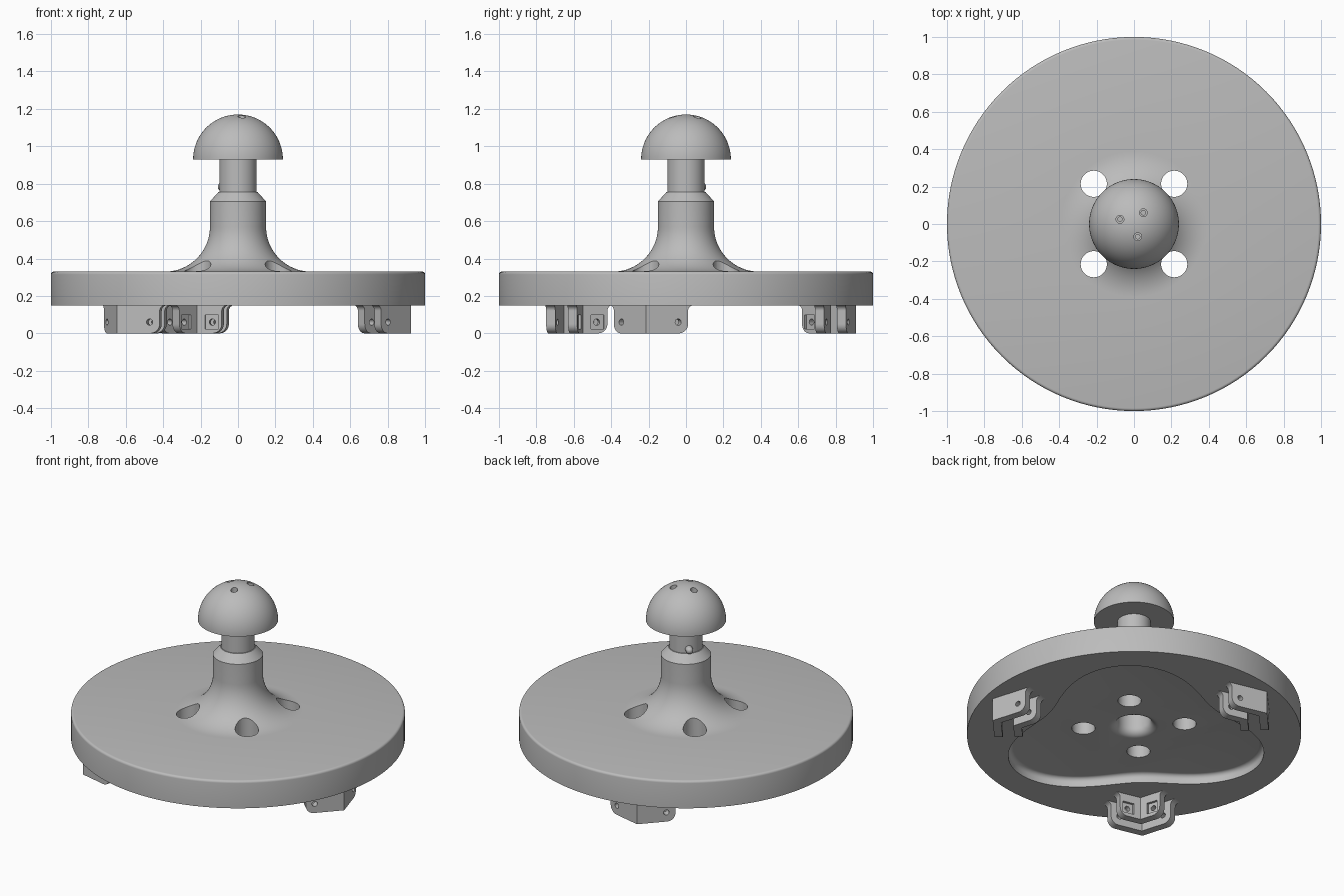
import bpy, bmesh, math
from mathutils import Matrix, Vector

cube = bpy.data.objects.get("Cube")
if cube:
    bpy.data.objects.remove(cube, do_unlink=True)

grey = bpy.data.materials.new("plain_grey")
grey.use_nodes = True
COLOUR = (0.5, 0.5, 0.5, 1)
grey.diffuse_color = COLOUR
grey.node_tree.nodes["Principled BSDF"].inputs["Base Color"].default_value = COLOUR


def make(name, bm):
    """Turn a bmesh into an object with clean outward normals."""
    bmesh.ops.remove_doubles(bm, verts=bm.verts, dist=1e-5)
    bmesh.ops.recalc_face_normals(bm, faces=bm.faces)
    mesh = bpy.data.meshes.new(name)
    bm.to_mesh(mesh)
    bm.free()
    mesh.materials.append(grey)
    ob = bpy.data.objects.new(name, mesh)
    bpy.context.collection.objects.link(ob)
    return ob


def lathe(bm, profile, loc=(0, 0, 0), steps=96):
    """Spin an (r, z) profile around a vertical axis."""
    centre = Vector(loc)
    verts = [bm.verts.new(centre + Vector((r, 0, z))) for r, z in profile]
    edges = [bm.edges.new(pair) for pair in zip(verts, verts[1:])]
    bmesh.ops.spin(bm, geom=verts + edges, cent=centre, axis=(0, 0, 1),
                   angle=math.tau, steps=steps, use_merge=True)


def arc(cx, cz, r, start, end, n=8):
    angles = [math.radians(start + (end - start) * i / n) for i in range(n + 1)]
    return [(cx + r * math.cos(a), cz + r * math.sin(a)) for a in angles]


def cut(ob, cutter):
    cutter.hide_render = True
    mod = ob.modifiers.new("cut", 'BOOLEAN')
    mod.object, mod.operation, mod.solver = cutter, 'DIFFERENCE', 'EXACT'
    bpy.context.view_layer.objects.active = ob
    bpy.ops.object.modifier_apply(modifier=mod.name)
    bpy.data.objects.remove(cutter, do_unlink=True)


def smooth(ob):
    bpy.ops.object.select_all(action='DESELECT')
    ob.select_set(True)
    bpy.context.view_layer.objects.active = ob
    bpy.ops.object.shade_smooth_by_angle(angle=math.radians(32))


# Round base with flared neck
BOTTOM, TOP, FLOOR = 0.15, 0.33, 0.21
bm = bmesh.new()
lathe(bm, [(0, BOTTOM), (1, BOTTOM)] + arc(0.985, TOP - 0.015, 0.015, 0, 90, 4)
      + arc(0.39, TOP + 0.24, 0.24, 270, 180, 16)
      + [(0.15, 0.705), (0.105, 0.755), (0, 0.755)], steps=128)
base = make("base_with_neck", bm)

# Three-lobed recess underneath, with a rounded upper edge
LUG_ANGLES = [math.radians(a) for a in (-13, 107, 227)]
bm = bmesh.new()
rings = []
for inset, z in [(0, BOTTOM - 0.05)] + arc(0.03, FLOOR - 0.03, 0.03, 180, 90, 6):
    ring = []
    for i in range(120):
        t = math.tau * i / 120
        r = 0.7 - 0.13 * math.cos(3 * (t - LUG_ANGLES[0])) - inset
        ring.append(bm.verts.new((r * math.cos(t), r * math.sin(t), z)))
    rings.append(ring)
for low, high in zip(rings, rings[1:]):
    for i in range(120):
        j = (i + 1) % 120
        bm.faces.new((low[i], low[j], high[j], high[i]))
bm.faces.new(rings[0])
bm.faces.new(rings[-1])
cut(base, make("recess_cutter", bm))

# Four through holes and the flared central bore
bm = bmesh.new()
for x in (-0.215, 0.215):
    for y in (-0.215, 0.215):
        lathe(bm, [(0, 0.1), (0.07, 0.1), (0.07, 0.6), (0, 0.6)], (x, y, 0), 40)
lathe(bm, [(0, 0.19), (0.15, 0.19)] + arc(0.15, FLOOR + 0.05, 0.05, 270, 180)
      + [(0.1, 0.55), (0, 0.55)], steps=64)
cut(base, make("hole_cutter", bm))
smooth(base)

# Plunger shaft with domed knob
CAP = 0.93
bm = bmesh.new()
lathe(bm, [(0, 0.7), (0.1, 0.7), (0.1, CAP), (0.24, CAP)]
      + arc(0, CAP, 0.24, 0, 90, 24)[1:-1] + [(0, CAP + 0.24)])
knob = make("plunger_knob", bm)
bm = bmesh.new()
for x, y in [(-0.075, 0.025), (0.05, 0.06), (0.02, -0.068)]:
    lathe(bm, [(0, 1.06), (0.012, 1.06), (0.012, 1.13), (0.021, 1.13),
               (0.021, 1.25), (0, 1.25)], (x, y, 0), 24)
cut(knob, make("screw_hole_cutter", bm))
smooth(knob)

# Round-ended locking pin
bm = bmesh.new()
lathe(bm, [(0, 0.05), (0.022, 0.05)] + arc(0, 0.122, 0.022, 0, 80, 6) + [(0, 0.144)],
      steps=24)
pin = make("locking_pin", bm)
pin.data.transform(Matrix.Translation((0, 0, 0.783))
                   @ Matrix.Rotation(math.radians(135), 4, 'Z')
                   @ Matrix.Rotation(math.pi / 2, 4, 'Y'))
smooth(pin)

# Caster brackets: two parallel bent plates each
BEND = math.radians(30)
APEX = 0.95


def prism(bm, outline, near, far, side, mitre=False):
    """Extrude a (u, z) outline through one arm's thickness; mitre joins the arms."""
    layers = []
    for d in (near, far):
        layer = []
        for u, z in outline:
            if mitre and u == 0:
                u = d * math.tan(BEND)
            layer.append(bm.verts.new((
                APEX - u * math.sin(BEND) - d * math.cos(BEND),
                side * (u * math.cos(BEND) - d * math.sin(BEND)), z)))
        bm.faces.new(layer)
        layers.append(layer)
    n = len(outline)
    for i in range(n - 1 if mitre else n):
        j = (i + 1) % n
        bm.faces.new((layers[0][i], layers[0][j], layers[1][j], layers[1][i]))


# Arm outline: rounded lower corner, foot flaring out to the base
arm = ([(0, 0)] + arc(0.185, 0.05, 0.05, 270, 360)
       + arc(0.265, 0.12, 0.03, 180, 90) + [(0.265, 0.16), (0, 0.16)])
bolt = arc(0.18, 0.06, 0.017, 0, 337.5, 15)
nut = arc(0.18, 0.06, 0.052, 45, 315, 3)

for number, angle in enumerate(LUG_ANGLES, 1):
    for name, near in (("outer", 0.0), ("inner", 0.12)):
        plate, bolts, nuts = bmesh.new(), bmesh.new(), bmesh.new()
        for side in (-1, 1):
            prism(plate, arm, near, near + 0.05, side, mitre=True)
            prism(bolts, bolt, near - 0.02, near + 0.07, side)
            prism(nuts, nut, near + 0.035, near + 0.07, side)
        bracket = make(f"{name}_bracket_plate_{number}", plate)
        cut(bracket, make("bolt_cutter", bolts))
        nut_cutter = make("nut_cutter", nuts)
        if name == "inner":
            cut(bracket, nut_cutter)
        else:
            bpy.data.objects.remove(nut_cutter, do_unlink=True)
        bracket.data.transform(Matrix.Rotation(angle, 4, 'Z'))
        smooth(bracket)
